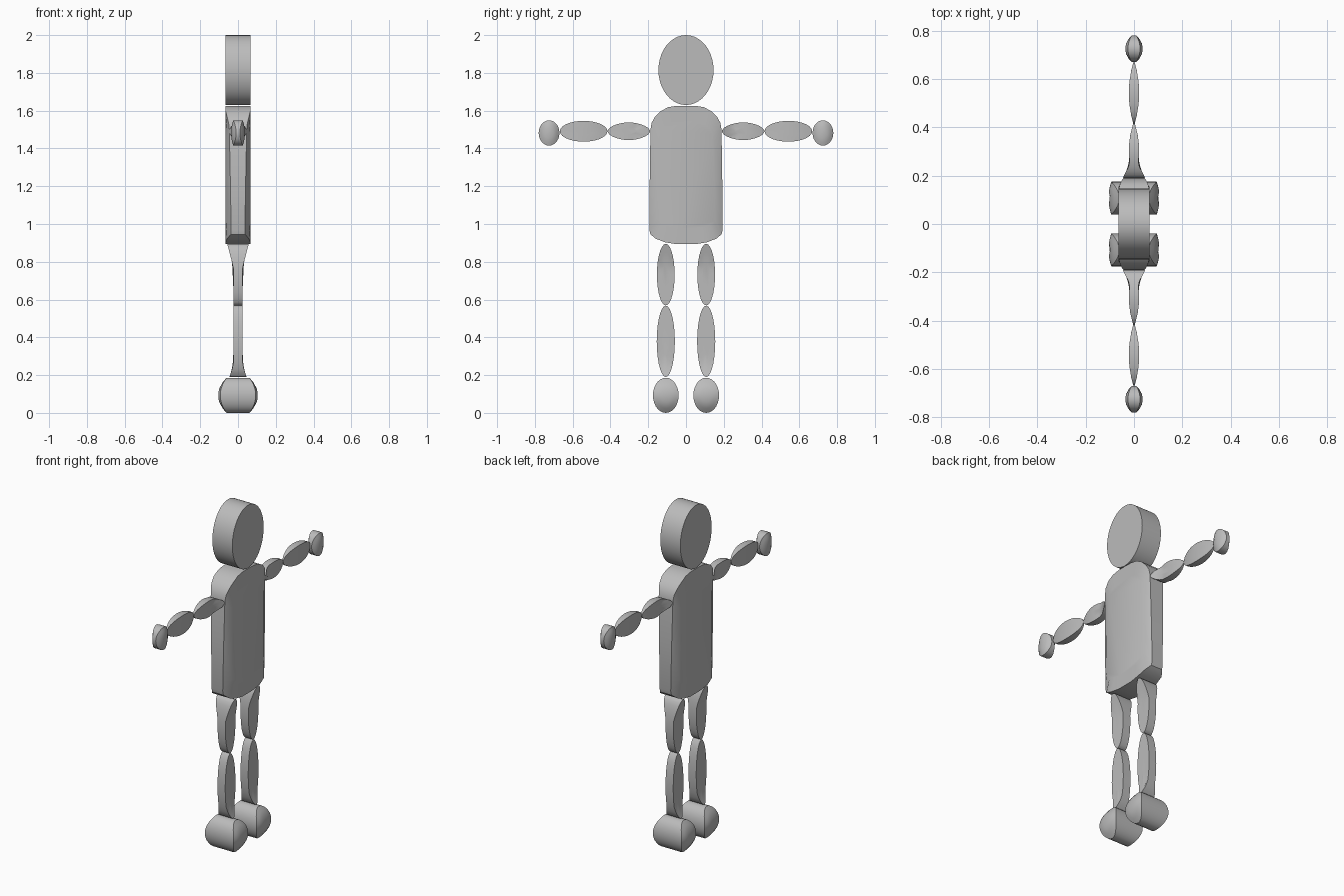
import bpy, bmesh, math

if "Cube" in bpy.data.objects:
    bpy.data.objects.remove(bpy.data.objects["Cube"])

grey = bpy.data.materials.new("plain_grey")
grey.diffuse_color = (0.5, 0.5, 0.5, 1)
grey.use_nodes = True
grey.node_tree.nodes["Principled BSDF"].inputs["Base Color"].default_value = grey.diffuse_color


def oval(cy, cz, ry, rz, power=2.0, n=28):
    """Rounded outline in the YZ plane; lower power gives more pointed ends."""
    pts = []
    for i in range(n):
        a = 2 * math.pi * i / n
        c, s = math.cos(a), math.sin(a)
        pts.append((cy + ry * math.copysign(abs(c) ** (2 / power), c),
                    cz + rz * math.copysign(abs(s) ** (2 / power), s)))
    return pts


def slab(name, outline, half_depth, side=1, rings=(1, 0.75, 0.4)):
    """Slab along X whose half depth depends on the place (u, v) in the outline."""
    ys, zs = [p[0] for p in outline], [p[1] for p in outline]
    cy, cz = (min(ys) + max(ys)) / 2, (min(zs) + max(zs)) / 2
    ry, rz = (max(ys) - min(ys)) / 2, (max(zs) - min(zs)) / 2
    bm = bmesh.new()

    def ring(k, sx):
        out = []
        for y, z in outline:
            dy, dz = (y - cy) * k, (z - cz) * k
            x = sx * half_depth(dy / ry, dz / rz)
            out.append(bm.verts.new((x, side * (cy + dy), cz + dz)))
        return out

    loops = [ring(k, -1) for k in reversed(rings)] + [ring(k, 1) for k in rings]
    n = len(outline)
    for a, b in zip(loops, loops[1:]):
        for i in range(n):
            j = (i + 1) % n
            bm.faces.new((a[i], a[j], b[j], b[i]))
    bm.faces.new(loops[0])
    bm.faces.new(loops[-1])
    bmesh.ops.recalc_face_normals(bm, faces=bm.faces)
    me = bpy.data.meshes.new(name)
    bm.to_mesh(me)
    bm.free()
    me.materials.append(grey)
    ob = bpy.data.objects.new(name, me)
    bpy.context.collection.objects.link(ob)
    bpy.ops.object.select_all(action='DESELECT')
    ob.select_set(True)
    bpy.context.view_layer.objects.active = ob
    bpy.ops.object.shade_smooth_by_angle(angle=math.radians(30))
    return ob


def ramp(t):
    return max(0.0, min(1.0, t))


# Head: flat-faced disc
slab("head", oval(0, 1.815, 0.146, 0.185, n=40), lambda u, v: 0.065, rings=(1,))

# Torso: rounded panel, thinner along its two long edges
half = [(0.05, 0.893), (0.11, 0.903), (0.16, 0.922), (0.188, 0.945), (0.194, 0.97),
        (0.192, 1.23), (0.188, 1.5), (0.182, 1.535), (0.165, 1.568),
        (0.135, 1.597), (0.095, 1.618), (0.05, 1.626)]
torso = half + [(-y, z) for y, z in reversed(half)]
slab("torso", torso,
     lambda u, v: 0.065 - (0.024 - 0.006 * v) * ramp((abs(u) - 0.78) / 0.2),
     rings=(1, 0.78))

for side, label in ((1, "left"), (-1, "right")):
    # Arm: flared shoulder, lens-shaped forearm, ridged hand
    slab(label + "_upper_arm", oval(0.303, 1.491, 0.113, 0.047, 1.8),
         lambda u, v: 0.003 + 0.018 * (1 - u * u) + 0.043 * ramp((-0.5 - u) / 0.5),
         side)
    slab(label + "_forearm", oval(0.542, 1.491, 0.126, 0.055),
         lambda u, v: 0.003 + 0.018 * (1 - u * u), side)
    slab(label + "_hand", oval(0.725, 1.482, 0.055, 0.067),
         lambda u, v: 0.037 - 0.012 * v * v - 0.027 * u * u, side)
    # Leg: thigh flares at the hip, shin flares at the ankle
    slab(label + "_thigh", oval(0.107, 0.732, 0.047, 0.163),
         lambda u, v: 0.025 + 0.032 * ramp((v - 0.25) / 0.75), side)
    slab(label + "_shin", oval(0.107, 0.379, 0.048, 0.189),
         lambda u, v: 0.025 + 0.02 * ramp((-0.68 - v) / 0.32), side)
    # Foot: wide barrel, widest at mid height
    slab(label + "_foot", oval(0.107, 0.093, 0.068, 0.093),
         lambda u, v: 0.106 - 0.045 * v * v - 0.012 * u * u, side)
